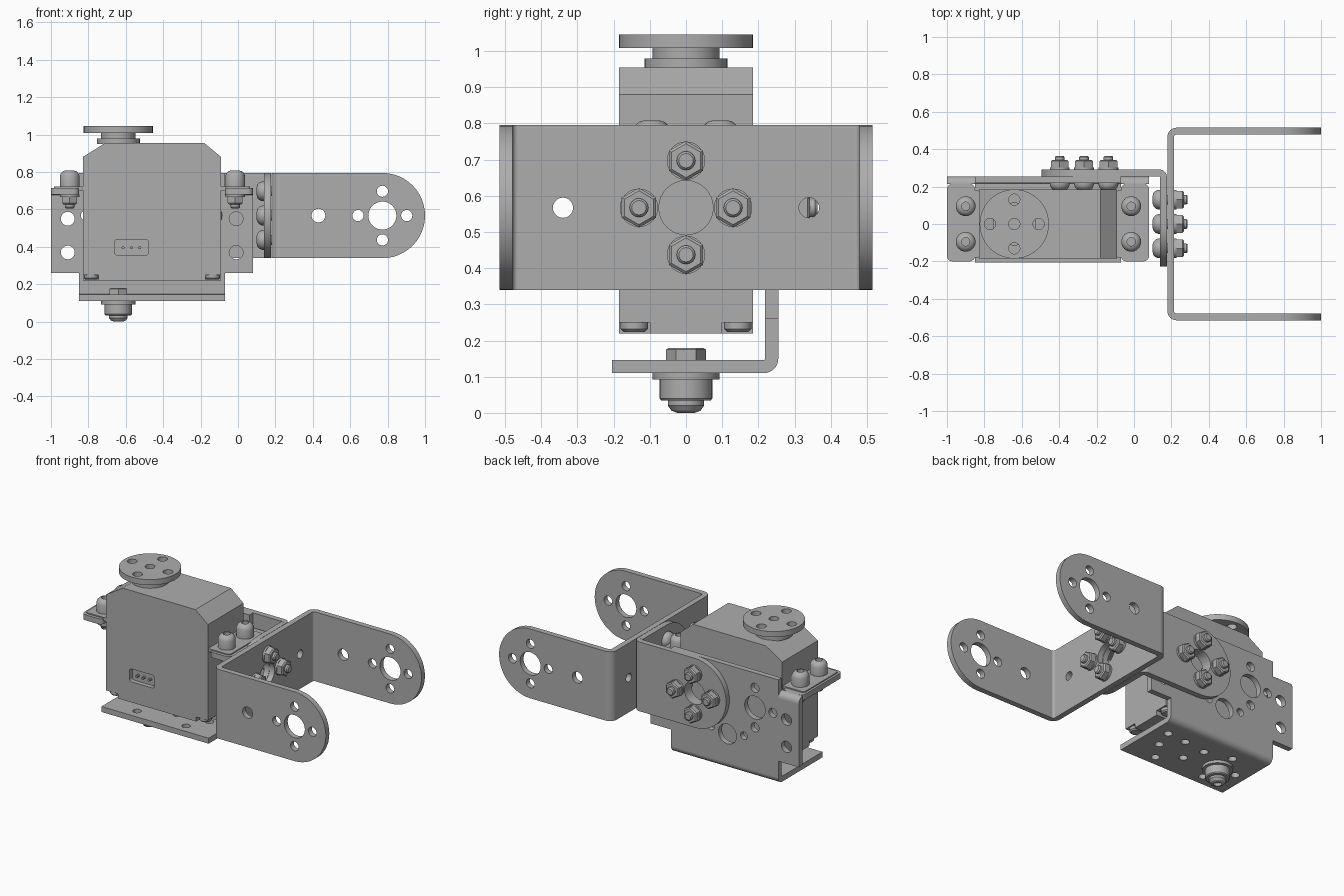
import bpy, bmesh
from math import sin, cos, pi
from mathutils import Vector

cube = bpy.data.objects.get("Cube")
if cube:
    bpy.data.objects.remove(cube, do_unlink=True)

GREY = bpy.data.materials.new("metal_grey")
GREY.use_nodes = True
GREY.diffuse_color = (0.42, 0.42, 0.42, 1)
GREY.node_tree.nodes["Principled BSDF"].inputs["Base Color"].default_value = GREY.diffuse_color

PLANES = {"xy": lambda u, v, w: (u, v, w),
          "xz": lambda u, v, w: (u, w, v),
          "yz": lambda u, v, w: (w, u, v)}


def finish(name, bm):
    bmesh.ops.remove_doubles(bm, verts=bm.verts, dist=0.0002)
    bmesh.ops.recalc_face_normals(bm, faces=bm.faces)
    mesh = bpy.data.meshes.new(name)
    bm.to_mesh(mesh)
    bm.free()
    mesh.materials.append(GREY)
    ob = bpy.data.objects.new(name, mesh)
    bpy.context.collection.objects.link(ob)
    bpy.ops.object.select_all(action="DESELECT")
    ob.select_set(True)
    bpy.context.view_layer.objects.active = ob
    bpy.ops.object.shade_smooth_by_angle()
    return ob


def arc(c, r, a0, a1, n=24):
    """Points on an arc, angles in quarter turns."""
    steps = [(a0 + (a1 - a0) * i / n) * pi / 2 for i in range(n + 1)]
    return [(c[0] + r * cos(a), c[1] + r * sin(a)) for a in steps]


def circle(c, r, n=32):
    return arc(c, r, 0, 4, n)[:-1]


def around(c, d):
    return [(c[0] + d, c[1]), (c[0] - d, c[1]), (c[0], c[1] + d), (c[0], c[1] - d)]


def rect(u0, u1, v0, v1):
    return [(u0, v0), (u1, v0), (u1, v1), (u0, v1)]


def rounded(u0, u1, v0, v1, r):
    return (arc((u1 - r, v1 - r), r, 0, 1, 6) + arc((u0 + r, v1 - r), r, 1, 2, 6)
            + arc((u0 + r, v0 + r), r, 2, 3, 6) + arc((u1 - r, v0 + r), r, 3, 4, 6))


def plate(name, plane, outline, lo, hi, holes=()):
    """Flat sheet with holes, from lo to hi across its plane."""
    curve = bpy.data.curves.new(name, "CURVE")
    curve.dimensions = "2D"
    curve.fill_mode = "BOTH"
    curve.extrude = (hi - lo) / 2
    for loop in [outline, *holes]:
        spline = curve.splines.new("POLY")
        spline.points.add(len(loop) - 1)
        for p, (u, v) in zip(spline.points, loop):
            p.co = (u, v, 0, 1)
        spline.use_cyclic_u = True
    temp = bpy.data.objects.new(name, curve)
    mesh = bpy.data.meshes.new_from_object(temp)
    bm = bmesh.new()
    bm.from_mesh(mesh)
    for v in bm.verts:
        v.co = PLANES[plane](v.co.x, v.co.y, v.co.z + (lo + hi) / 2)
    bpy.data.objects.remove(temp)
    bpy.data.curves.remove(curve)
    bpy.data.meshes.remove(mesh)
    return finish(name, bm)


def bend(name, plane, c, r, quarter, lo, hi):
    """Quarter bend of sheet metal with outer radius r."""
    ring = arc(c, r, quarter, quarter + 1, 8) + arc(c, r - T, quarter + 1, quarter, 8)
    return plate(name, plane, ring, lo, hi)


def lathe(name, profile, pos, direction, n=24):
    """Turned part; n = 6 gives a hexagon."""
    turn = Vector(direction).to_track_quat("Z", "Y")
    bm = bmesh.new()
    rings = []
    for r, h in profile:
        ring = [(r * cos(pi / 2 + 2 * pi * i / n), r * sin(pi / 2 + 2 * pi * i / n), h) for i in range(n)]
        rings.append([bm.verts.new(Vector(pos) + turn @ Vector(p)) for p in ring])
    for a, b in zip(rings, rings[1:]):
        for i in range(n):
            j = (i + 1) % n
            bm.faces.new((a[i], a[j], b[j], b[i]))
    bm.faces.new(rings[0])
    bm.faces.new(rings[-1])
    return finish(name, bm)


def bolt(name, pos, d, grip, head, nut_r=0.055):
    """Nut grows along d from pos; the domed head sits behind the grip."""
    d = Vector(d)
    lathe(name + "_washer", [(0.053, 0), (0.053, 0.012)], pos, d)
    lathe(name + "_nut", [(nut_r, 0.012), (nut_r, 0.045), (nut_r * 0.85, 0.052)], pos, d, 6)
    lathe(name + "_shaft", [(0.026, -grip), (0.026, 0.066), (0.02, 0.073)], pos, d, 16)
    base = head - 0.03
    lathe(name + "_head", [(0.053, 0), (0.053, base), (0.047, base + 0.015), (0.036, base + 0.026),
                           (0.022, head), (0.022, head - 0.02)], Vector(pos) - d * grip, -d)


T = 0.036        # sheet thickness
MID = 0.567      # height of the joint centre
R = 0.228        # rounded end radius
LOW, TOP = MID - R, MID + R
CX = -0.46       # servo centre
SHAFT = (-0.64, 0)

# Servo case with chamfered top and connector recess
case = [(-0.83, 0.25), (-0.09, 0.25), (-0.09, 0.88), (-0.18, 0.955), (-0.71, 0.955), (-0.83, 0.88)]
plate("servo_case", "xz", case, -0.155, 0.185)
plate("servo_case_front", "xz", case, -0.185, -0.155, [rounded(-0.66, -0.48, 0.355, 0.44, 0.015)])
for i in range(3):
    lathe("connector_pin", [(0.008, 0), (0.008, 0.025)], (-0.615 + 0.045 * i, -0.155, 0.395), (0, -1, 0), 8)
plate("servo_bottom_long", "xy", rect(-0.83, -0.09, -0.1, 0.1), 0.22, 0.25)
plate("servo_bottom_wide", "xy", rect(-0.745, -0.175, -0.185, 0.185), 0.22, 0.25)
for x in (-0.785, -0.135):
    for y in (-0.143, 0.143):
        lathe("case_screw", [(0.038, 0), (0.038, 0.02), (0.03, 0.028)], (x, y, 0.252), (0, 0, -1))

# Output shaft and horn
lathe("shaft_collar", [(0.115, 0.95), (0.115, 0.98)], (*SHAFT, 0), (0, 0, 1), 32)
lathe("shaft_neck", [(0.092, 0.98), (0.092, 1.01)], (*SHAFT, 0), (0, 0, 1), 32)
plate("servo_horn", "xy", circle(SHAFT, 0.185, 48), 1.008, 1.045,
      [circle(p, 0.03, 20) for p in around(SHAFT, 0.13) + [SHAFT]])

# Servo holder: back sheet, base sheet and ears
half = [(0.39, 0.15), (0.39, 0.26), (0.54, 0.26), (0.54, 0.675), (0.39, 0.675), (0.39, TOP)]
back = [(CX + x, z) for x, z in half] + [(CX - x, z) for x, z in reversed(half)]
hub, hub2 = (-0.267, MID), (-0.68, MID)
holes = [circle((CX + s * 0.45, z), 0.037, 20) for s in (-1, 1) for z in (0.37, 0.55)]
holes += [circle(p, 0.03, 20) for p in around(hub2, 0.13)[1:]]
holes += [circle(hub2, 0.075), circle(hub, 0.075), circle((-0.48, 0.34), 0.065)]
holes += [circle((x, 0.36), 0.025, 16) for x in (-0.6, -0.36)]
plate("holder_back", "xz", back, 0.255 - T, 0.255, holes)
base_holes = around(SHAFT, 0.135)[1:] + [(-0.46, 0.09), (-0.41, -0.04), (-0.3, 0.11),
                                         (-0.28, -0.14), (-0.2, -0.01), (-0.16, 0.12)]
plate("holder_base", "xy", rect(CX - 0.39, CX + 0.39, -0.205, 0.215), 0.11, 0.11 + T,
      [circle(p, 0.026, 16) for p in base_holes])
bend("holder_base_bend", "yz", (0.215, 0.15), 0.04, 3, CX - 0.39, CX + 0.39)
for side, x0, x1 in (("right", -1.0, -0.85), ("left", -0.07, 0.08)):
    plate(side + "_holder_ear", "xy", rounded(x0, x1, -0.2, 0.215, 0.03), 0.679, 0.715)
    bend(side + "_ear_bend", "yz", (0.215, 0.675), 0.04, 0, x0, x1)
for side, x0, x1, x in (("right", -0.985, -0.82, -0.9), ("left", -0.1, 0.065, -0.015)):
    plate(side + "_servo_ear", "xy", rounded(x0, x1, -0.18, 0.18, 0.02), 0.7, 0.722)
    for y in (-0.095, 0.095):
        bolt(side + "_ear_bolt", (x, y, 0.679), (0, 0, -1), 0.041, 0.088, 0.046)

# Pivot bearing below the base
lathe("pivot_nut", [(0.055, 0.146), (0.055, 0.175), (0.047, 0.18)], (*SHAFT, 0), (0, 0, 1), 6)
lathe("pivot_flange", [(0.092, 0.092), (0.092, 0.11)], (*SHAFT, 0), (0, 0, 1), 32)
lathe("pivot_bearing", [(0.068, 0.034), (0.073, 0.04), (0.073, 0.092)], (*SHAFT, 0), (0, 0, 1), 32)
lathe("pivot_head", [(0.024, 0.02), (0.024, 0), (0.04, 0.006), (0.05, 0.02), (0.05, 0.034)],
      (*SHAFT, 0), (0, 0, 1))


def hub_holes(c):
    return [circle(c, 0.075)] + [circle(p, 0.028, 20) for p in around(c, 0.13)]


# Angle connector with two rounded ends
plate("connector_back", "xz", [(0.136, LOW), (0.136, TOP)] + arc(hub, R, 1, 3), 0.255, 0.255 + T, hub_holes(hub))
plate("connector_side", "yz", [(0.25, LOW), (0.25, TOP)] + arc((0, MID), R, 1, 3), 0.14, 0.14 + T,
      hub_holes((0, MID)))
bend("connector_bend", "xy", (0.136, 0.251), 0.04, 0, LOW, TOP)

# U bracket
web_holes = hub_holes((0, MID)) + [circle((y, MID), 0.028, 20) for y in (-0.34, 0.34)]
plate("u_bracket_web", "yz", rect(-0.465, 0.465, LOW, TOP), 0.178, 0.178 + T, web_holes)
tip = (1 - R, MID)
leg = [(0.228, TOP), (0.228, LOW)] + arc(tip, R, -1, 1)
leg_holes = [circle(tip, 0.075), circle((0.43, MID), 0.037, 20)]
leg_holes += [circle(p, 0.03, 20) for p in around(tip, 0.13)]
plate("u_bracket_front_leg", "xz", leg, -0.515, -0.515 + T, leg_holes)
plate("u_bracket_back_leg", "xz", leg, 0.515 - T, 0.515, leg_holes)
bend("u_bracket_back_bend", "xy", (0.228, 0.465), 0.05, 1, LOW, TOP)
bend("u_bracket_front_bend", "xy", (0.228, -0.465), 0.05, 2, LOW, TOP)

# Bolts joining the sheets
for u, z in around((0, MID), 0.13):
    bolt("web_bolt", (0.178 + T, u, z), (1, 0, 0), 0.074, 0.04)
    bolt("back_bolt", (hub[0] + u, 0.255 + T, z), (0, 1, 0), 0.072, 0.04)
